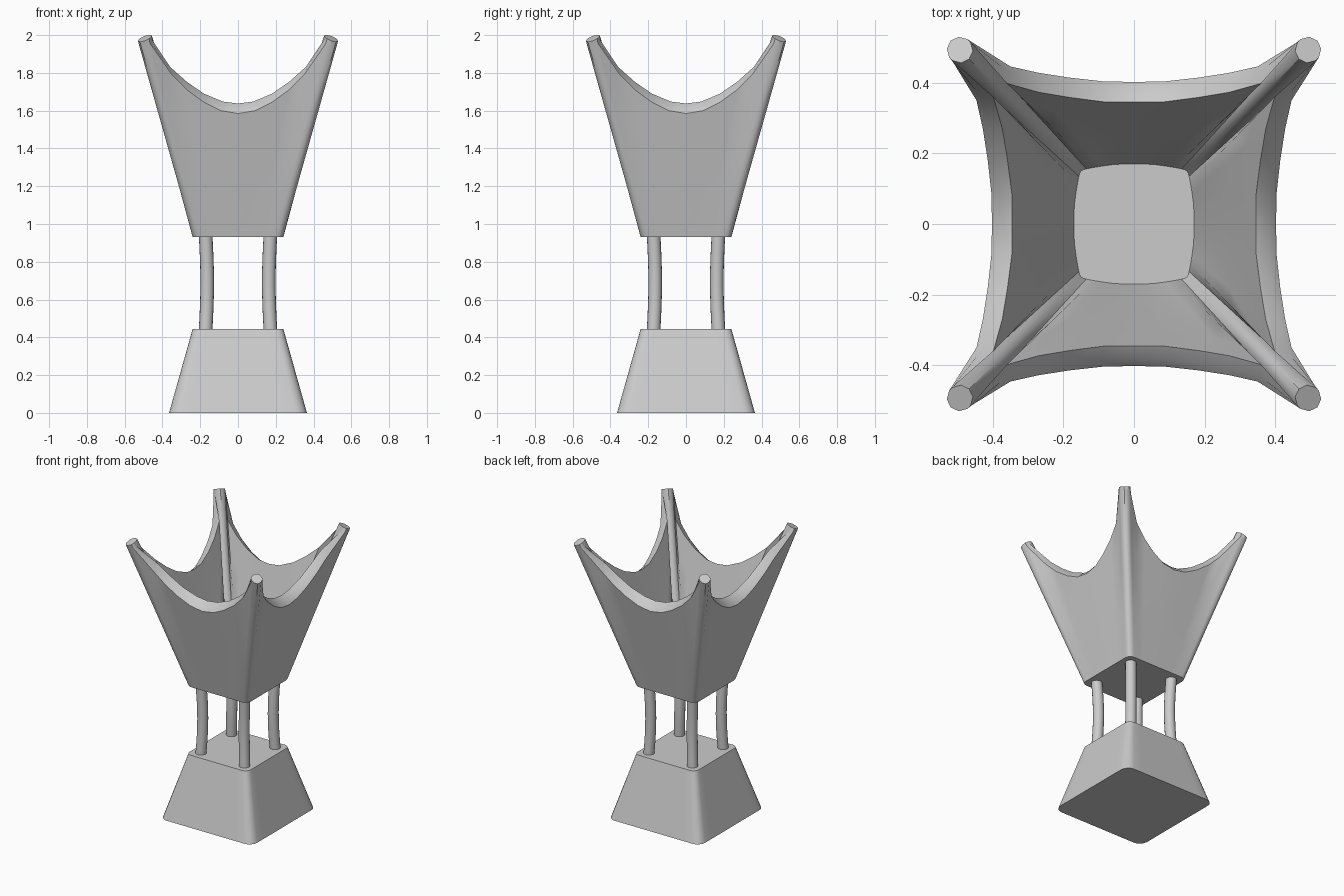
import bpy, bmesh
from math import sin, cos, radians, pi
from mathutils import Vector, Matrix

if "Cube" in bpy.data.objects:
    bpy.data.objects.remove(bpy.data.objects["Cube"])


def loft(name, rings, angle=35):
    """Skin closed rings of equal length, cap both ends, smooth by angle."""
    bm = bmesh.new()
    vs = [[bm.verts.new(p) for p in r] for r in rings]
    n = len(rings[0])
    for a, b in zip(vs, vs[1:]):
        for i in range(n):
            j = (i + 1) % n
            bm.faces.new((a[i], a[j], b[j], b[i]))
    bm.faces.new(vs[0][::-1])
    bm.faces.new(vs[-1])
    bmesh.ops.recalc_face_normals(bm, faces=bm.faces[:])
    me = bpy.data.meshes.new(name)
    bm.to_mesh(me)
    bm.free()
    ob = bpy.data.objects.new(name, me)
    bpy.context.collection.objects.link(ob)
    bpy.ops.object.select_all(action='DESELECT')
    ob.select_set(True)
    bpy.context.view_layer.objects.active = ob
    bpy.ops.object.shade_smooth_by_angle(angle=radians(angle))
    return ob


def four_sided(half):
    """Mirror an eighth (side middle to corner) and turn it round all four sides."""
    side = [Vector((-x, y, z)) for x, y, z in half[-2:0:-1]] + [Vector(p) for p in half]
    return [Matrix.Rotation(k * pi / 2, 3, 'Z') @ p for k in range(4) for p in side]


def rounded_square(h, r, z):
    c = h - r
    half = [(c * i / 5, -h, z) for i in range(5)]
    half += [(c + r * sin(a), -c - r * cos(a), z) for a in (0, pi / 8, pi / 4)]
    # half has middle + 4 side points + 3 arc points
    return four_sided(half[:5] + half[5:])


def tip(angles, drop=0.0):
    """Points round the tilted end of a corner horn; angle 0 points outward."""
    pts = []
    for deg in angles:
        a, r = radians(deg), 0.037
        d, e = r * cos(a), r * sin(a)
        pts.append((0.493 + (d - e) * 0.707 - drop * 0.28,
                    -0.493 - (d + e) * 0.707 + drop * 0.28,
                    1.983 - 0.5 * d - drop))
    return pts


def between(a, b, n):
    return [[p.lerp(q, i / n) for p, q in zip(a, b)] for i in range(1, n)]


# flared base
loft("base", [rounded_square(0.365, 0.06, 0), rounded_square(0.24, 0.04, 0.445)], 40)

# four legs, bowed slightly toward the middle
for sx in (-1, 1):
    for sy in (-1, 1):
        rings = []
        for i in range(9):
            t = i / 8
            c = 0.172 - 0.009 * sin(pi * t)
            rings.append([(sx * c + 0.036 * cos(2 * pi * k / 16),
                           sy * c + 0.036 * sin(2 * pi * k / 16),
                           0.43 + 0.52 * t) for k in range(16)])
        loft("leg", rings, 40)

# bowl with scooped rim rising to four corner horns
bottom = rounded_square(0.24, 0.04, 0.93)
outer = four_sided([(0, -0.402, 1.585), (0.09, -0.404, 1.60), (0.18, -0.414, 1.645),
                    (0.27, -0.428, 1.71), (0.35, -0.446, 1.79)] + tip((80, 40, 0), 0.025))
edge = four_sided([(0, -0.382, 1.612), (0.09, -0.383, 1.625), (0.18, -0.394, 1.665),
                   (0.27, -0.408, 1.73), (0.355, -0.43, 1.81)] + tip((80, 40, 0)))
inner = four_sided([(0, -0.345, 1.638), (0.08, -0.345, 1.648), (0.18, -0.358, 1.69),
                    (0.27, -0.373, 1.752), (0.36, -0.398, 1.832)] + tip((100, 140, 180)))
floor = four_sided([(0, -0.17, 0.98), (0.03, -0.17, 0.98), (0.06, -0.168, 0.98),
                    (0.09, -0.164, 0.98), (0.115, -0.16, 0.98), (0.135, -0.156, 0.98),
                    (0.143, -0.154, 0.98), (0.15, -0.15, 0.98)])
loft("bowl", [bottom, *between(bottom, outer, 4), outer, edge, inner,
              *between(inner, floor, 4), floor], 40)
